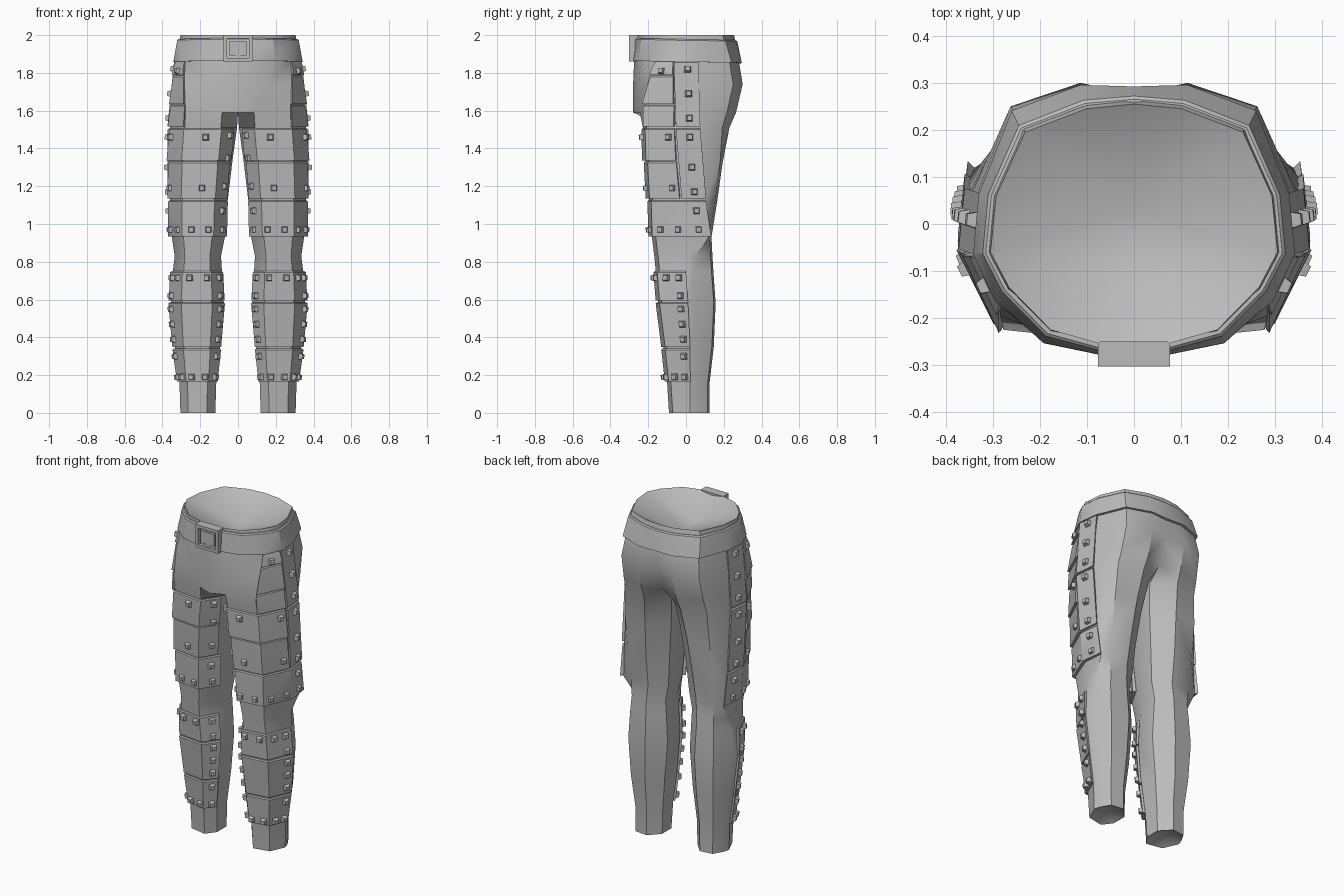
import bpy, bmesh, math
from mathutils import Vector, Matrix

if "Cube" in bpy.data.objects:
    bpy.data.objects.remove(bpy.data.objects["Cube"])

grey = bpy.data.materials.new("plain grey")
grey.diffuse_color = (0.5, 0.5, 0.5, 1)
grey.use_nodes = True
grey.node_tree.nodes["Principled BSDF"].inputs["Base Color"].default_value = grey.diffuse_color

# Half-body sections: z, inner x, outer x, inner front y, front y, side y, back y, inner back y
RINGS = [
    (0.00, .12, .305, -.03, -.090, .02, .125, .06),
    (0.16, .115, .31, -.04, -.100, .02, .125, .06),
    (0.35, .095, .335, -.05, -.120, .02, .147, .07),
    (0.58, .075, .355, -.05, -.148, .01, .157, .07),
    (0.75, .085, .345, -.05, -.160, .00, .145, .07),
    (0.83, .09, .335, -.05, -.168, .00, .140, .07),
    (0.93, .07, .35, -.06, -.180, .00, .135, .07),
    (1.12, .055, .36, -.07, -.195, -.02, .165, .08),
    (1.33, .03, .365, -.08, -.215, -.04, .195, .10),
    (1.51, .005, .36, -.10, -.228, -.05, .230, .13),
    (1.59, 0, .355, -.28, -.245, -.05, .265, .22),
    (1.74, 0, .345, -.28, -.250, -.055, .300, .27),
    (1.86, 0, .325, -.275, -.240, -.06, .280, .275),
    (2.00, 0, .305, -.275, -.225, -.06, .245, .255),
]


def clamp(v):
    return max(0.0, min(1.0, v))


def section(z):
    """Eight outline points of the half body at height z, front centre to back centre."""
    z = clamp(z / 2) * 2
    for a, b in zip(RINGS, RINGS[1:]):
        if z <= b[0]:
            break
    t = (z - a[0]) / (b[0] - a[0])
    _, xi, xo, yc, yf, ys, yb, yd = [p + (q - p) * t for p, q in zip(a, b)]
    up = clamp((z - 1.59) / .3)          # waist gets rounder
    thigh = clamp((z - .8) / .13)        # flat side strip on the thigh
    w = xo - xi
    pts = [(xi, yc), (xi + w * (.24 + .34 * up), yf),
           (xi + w * (.78 + .09 * up), yf + .02 + .07 * up),
           (xo, ys), (xo - .012, ys + .04 + .08 * thigh),
           (xi + w * .76, yb - .01 - .04 * clamp((z - 1.3) / .3)),
           (xi + w * .33, yb), (xi, yd)]
    return [Vector((x, y, z)) for x, y in pts]


def surf(s, z, off=0.0, waist=False):
    """Point on the body at outline position s, pushed outward."""
    p = section(z)
    i = min(int(s), 6)
    v = p[i].lerp(p[i + 1], s - i)
    c = Vector((0 if waist else (p[0].x + p[3].x) / 2, 0, z))
    return v + (v - c).normalized() * off


def finish(bm, name, mirror=True, angle=30):
    bmesh.ops.recalc_face_normals(bm, faces=bm.faces)
    me = bpy.data.meshes.new(name)
    bm.to_mesh(me)
    bm.free()
    ob = bpy.data.objects.new(name, me)
    bpy.context.collection.objects.link(ob)
    me.materials.append(grey)
    if mirror:
        m = ob.modifiers.new("Mirror", 'MIRROR')
        m.use_clip = True
    bpy.ops.object.select_all(action='DESELECT')
    ob.select_set(True)
    bpy.context.view_layer.objects.active = ob
    bpy.ops.object.shade_smooth_by_angle(angle=math.radians(angle))
    return ob


# Trousers: loft with recessed waist and ankle ends
bm = bmesh.new()
rows = [[bm.verts.new(p) for p in section(r[0])] for r in RINGS]
for a, b, r in zip(rows, rows[1:], RINGS):
    for i in range(8 if r[1] > 0 else 7):
        j = (i + 1) % 8
        bm.faces.new((a[i], a[j], b[j], b[i]))
front = bm.verts.new((0, -.08, 1.885))
back = bm.verts.new((0, .03, 1.875))
top = rows[-1]
for i in range(7):
    bm.faces.new((top[i], top[i + 1], front if i < 3 else back))
bm.faces.new((top[3], back, front))
ankle = bm.verts.new((.21, .01, .05))
for i in range(8):
    bm.faces.new((rows[0][i], ankle, rows[0][(i + 1) % 8]))
finish(bm, "trousers", angle=35)


def plate(name, cols, z0, z1, low=.018, high=.010, waist=False, tilt=0.0):
    """Raised panel following the body between two heights."""
    bm = bmesh.new()
    n = len(cols)
    grid = []
    for z, off in ((z0, -.01), (z0, low), (z0 + .012, low), (z1 - .006, high), (z1, high - .006), (z1, -.01)):
        row = []
        for s in cols:
            v = surf(s, z, off, waist)
            v.z += tilt * s
            row.append(bm.verts.new(v))
        grid.append(row)
    for a, b in zip(grid, grid[1:]):
        for i in range(n - 1):
            bm.faces.new((a[i], a[i + 1], b[i + 1], b[i]))
    for i in range(n - 1):
        bm.faces.new((grid[-1][i], grid[-1][i + 1], grid[0][i + 1], grid[0][i]))
    if not waist:
        for k in (0, n - 1):
            bm.faces.new([r[k] for r in grid])
    finish(bm, name)


# Armour panels
for z0, z1 in ((1.79, 1.86), (1.635, 1.785), (1.515, 1.63)):
    plate("hip_plate", (2, 2.94), z0, z1)
for z0, z1 in ((1.335, 1.505), (1.135, 1.33)):
    plate("thigh_plate", (.25, 1, 2, 2.94), z0, z1)
for z0, z1 in ((1.515, 1.86), (1.135, 1.505)):
    plate("side_strip", (3, 4), z0, z1, .014, .014)
plate("knee_plate", (.1, 1, 2, 3, 4), .935, 1.125, .02)
for z0, z1 in ((.595, .75), (.35, .585), (.165, .34)):
    plate("shin_plate", (.1, 1, 2, 3), z0, z1, .013, .014)

# Rivets
RIVETS = [(3.55, (1.82, 1.69, 1.56, 1.46, 1.30, 1.17, 1.07)),
          (2.45, (1.81,)), (2.75, (1.46, 1.19)), (1.4, (1.46, 1.19)),
          (.5, (1.47, 1.35, 1.2, 1.07))]
RIVETS += [(s, (.97,)) for s in (.45, 1.15, 1.7, 2.25, 2.8, 3.55)]
RIVETS += [(s, (.715, .19)) for s in (1.15, 1.75, 2.3)]
RIVETS += [(s, (.715, .62, .55, .47, .39, .30, .19)) for s in (.45, 2.75)]
bm = bmesh.new()
for s, heights in RIVETS:
    for z in heights:
        out = surf(s, z, .012)
        side = (surf(s + .04, z) - surf(s - .04, z)).normalized()
        up = (surf(s, z + .01) - surf(s, z - .01)).normalized()
        n = side.cross(up).normalized()
        up = n.cross(side)
        m = Matrix((side, up, n)).transposed().to_4x4()
        m.translation = out + n * .009
        bmesh.ops.create_cone(bm, cap_ends=True, segments=4, radius1=.025, radius2=.017,
                              depth=.022, matrix=m @ Matrix.Rotation(math.pi / 4, 4, 'Z'))
finish(bm, "rivets")

# Belt
plate("belt", range(8), 1.865, 1.985, .018, .014, waist=True, tilt=-.002)


def box(bm, x, z, sx, sz, y0, y1):
    m = Matrix.Translation((x, (y0 + y1) / 2, z)) @ Matrix.Diagonal((sx, y1 - y0, sz, 1))
    bmesh.ops.create_cube(bm, size=1, matrix=m)


# Buckle frame with inner prong panel
bm = bmesh.new()
for k in (-1, 1):
    box(bm, k * .068, 1.93, .018, .14, -.303, -.25)
    box(bm, 0, 1.93 + k * .061, .12, .018, -.303, -.25)
box(bm, 0, 1.93, .09, .075, -.297, -.25)
finish(bm, "belt_buckle", mirror=False)
